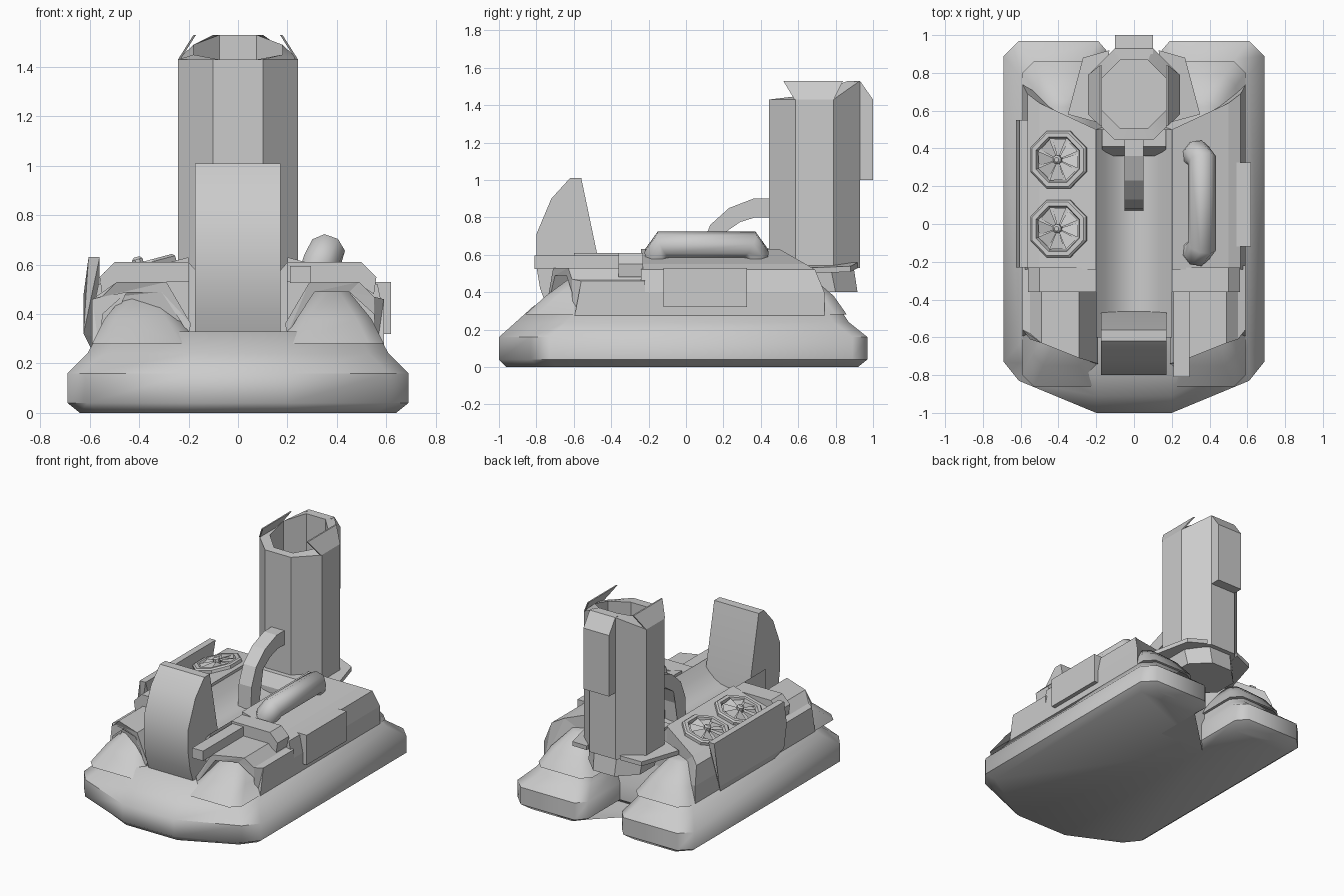
import bpy, bmesh, math
from mathutils import Matrix

if "Cube" in bpy.data.objects:
    bpy.data.objects.remove(bpy.data.objects["Cube"])

grey = bpy.data.materials.new("light_grey")
grey.diffuse_color = (0.6, 0.6, 0.6, 1)
grey.use_nodes = True
grey.node_tree.nodes["Principled BSDF"].inputs["Base Color"].default_value = grey.diffuse_color


def finish(name, bm, smooth=None):
    bmesh.ops.recalc_face_normals(bm, faces=bm.faces)
    me = bpy.data.meshes.new(name)
    bm.to_mesh(me)
    bm.free()
    me.materials.append(grey)
    ob = bpy.data.objects.new(name, me)
    bpy.context.collection.objects.link(ob)
    if smooth:
        bpy.ops.object.select_all(action='DESELECT')
        ob.select_set(True)
        bpy.context.view_layer.objects.active = ob
        bpy.ops.object.shade_smooth_by_angle(angle=math.radians(smooth))
    return ob


def loft(name, rings, smooth=None, caps=True):
    """Skin matching closed rings of points."""
    bm = bmesh.new()
    rows = [[bm.verts.new(p) for p in r] for r in rings]
    n = len(rows[0])
    for a, b in zip(rows, rows[1:]):
        for i in range(n):
            j = (i + 1) % n
            bm.faces.new((a[i], a[j], b[j], b[i]))
    if caps:
        for r in (rows[0], rows[-1]):
            f = bm.faces.new(r)
            bmesh.ops.triangulate(bm, faces=[f])
    return finish(name, bm, smooth)


def prism_x(name, prof, x0, x1, smooth=None):
    """Side profile (y, z) extruded across x."""
    return loft(name, [[(x, y, z) for y, z in prof] for x in (x0, x1)], smooth)


def run_y(name, prof, ya, yb, side=1, smooth=None):
    """Cross-section (x, z) run along y; ya and yb may vary per point."""
    def ys(v):
        return v if isinstance(v, list) else [v] * len(prof)
    return loft(name, [[(side * x, y, z) for (x, z), y in zip(prof, ys(v))]
                       for v in (ya, yb)], smooth)


def box(name, x0, x1, y0, y1, z0, z1):
    return prism_x(name, [(y0, z0), (y1, z0), (y1, z1), (y0, z1)], x0, x1)


# Air cushion hull with a notch at the back
def hull_ring(z, xs, yf, yr, xi, yn):
    half = [(0.2, yf), (xs - 0.08, yf + 0.17), (xs, yf + 0.27), (xs, yr - 0.08),
            (xs - 0.08, yr), (xi + 0.06, yr), (xi, yr - 0.07), (xi, yn)]
    return [(x, y, z) for x, y in half] + [(-x, y, z) for x, y in reversed(half)]


loft("cushion_hull", [
    hull_ring(0.0, 0.64, -0.96, 0.92, 0.18, 0.50),
    hull_ring(0.04, 0.69, -1.00, 0.97, 0.13, 0.55),
    hull_ring(0.16, 0.69, -1.00, 0.97, 0.13, 0.55),
    hull_ring(0.24, 0.61, -0.91, 0.87, 0.18, 0.52),
    hull_ring(0.33, 0.56, -0.81, 0.81, 0.20, 0.50)], 50)


# Side humps, inner walls and decks
def hump_ring(s, z, x0, x1, y0, y1, c):
    pts = [(x0 + c, y0), (x1 - c, y0), (x1, y0 + c), (x1, y1 - c),
           (x1 - c, y1), (x0 + c, y1), (x0, y1 - c), (x0, y0 + c)]
    return [(s * x, y, z) for x, y in pts]


fairing = [(0.19, 0.36), (0.29, 0.53), (0.49, 0.53), (0.55, 0.47), (0.59, 0.46),
           (0.59, 0.25), (0.56, 0.25), (0.55, 0.40), (0.45, 0.49), (0.31, 0.49), (0.2, 0.32)]
fairing_front = [-0.74, -0.71, -0.63, -0.61, -0.56, -0.60, -0.60, -0.61, -0.64, -0.70, -0.74]
strap = [(0.19, 0.57), (0.2, 0.61), (0.5, 0.61), (0.56, 0.55), (0.55, 0.48), (0.48, 0.53), (0.2, 0.53)]
for s, side in ((1, "right"), (-1, "left")):
    loft(side + "_hump", [hump_ring(s, 0.28, 0.17, 0.59, -0.86, 0.86, 0.06),
                          hump_ring(s, 0.38, 0.23, 0.54, -0.75, 0.79, 0.06),
                          hump_ring(s, 0.49, 0.31, 0.45, -0.60, 0.66, 0.04)], 50)
    run_y(side + "_deck", [(0.2, 0.3), (0.2, 0.63), (0.5, 0.55), (0.565, 0.52), (0.59, 0.40), (0.59, 0.25)],
          -0.24, [0.5, 0.5, 0.64, 0.69, 0.74, 0.74], s)
    run_y(side + "_front_fairing", fairing, fairing_front, -0.22, s)
    run_y(side + "_deck_strap", strap, -0.36, -0.23, s)
    # Thin rear fin beside the tower
    fin = [(0.2, 0.54), (0.35, 0.58), (0.27, 0.88), (0.13, 0.92)]
    loft(side + "_rear_fin", [[(s * x, y, z - 0.15 * (x - 0.13) + 0.02) for x, y in fin]
                              for z in (0.51, 0.54)])

# Concave channel floor between the decks
arc = [(-0.2 + 0.05 * i, 0.48 + 0.13 * ((i - 4) / 4) ** 2) for i in range(9)]
run_y("channel_floor", [(-0.2, 0.28)] + arc + [(0.2, 0.28)], -0.6, 0.5, 1, 40)
prism_x("tower_step", [(0.36, 0.45), (0.36, 0.52), (0.41, 0.60), (0.5, 0.60), (0.5, 0.45)], -0.17, 0.17)

# Curved front shield
prism_x("front_shield", [(-0.74, 0.31), (-0.78, 0.42), (-0.80, 0.54), (-0.80, 0.71), (-0.72, 0.90),
                         (-0.62, 1.01), (-0.56, 1.01), (-0.47, 0.58), (-0.45, 0.31)], -0.175, 0.172, 35)

# Fixtures on the right side
box("side_box", 0.5, 0.62, -0.12, 0.325, 0.32, 0.53)
box("front_bar", 0.21, 0.295, -0.81, -0.34, 0.525, 0.595)

cu = bpy.data.curves.new("path", 'CURVE')
cu.dimensions = '3D'
sp = cu.splines.new('POLY')
path = [(0.31, -0.135, 0.53), (0.335, -0.15, 0.61), (0.36, -0.12, 0.655),
        (0.36, 0.34, 0.655), (0.335, 0.37, 0.61), (0.31, 0.355, 0.53)]
sp.points.add(len(path) - 1)
for p, c in zip(sp.points, path):
    p.co = (*c, 1)
cu.bevel_depth = 0.076
cu.bevel_resolution = 2
cu.use_fill_caps = True
tmp = bpy.data.objects.new("pipe_path", cu)
bpy.context.collection.objects.link(tmp)
bpy.context.view_layer.update()
bm = bmesh.new()
bm.from_mesh(tmp.evaluated_get(bpy.context.evaluated_depsgraph_get()).to_mesh())
bpy.data.objects.remove(tmp)
finish("side_pipe", bm, 60)

# Armour wall on the left side
run_y("left_armour", [(0.59, 0.25), (0.625, 0.32), (0.625, 0.48), (0.605, 0.63), (0.56, 0.63), (0.56, 0.3)],
      [-0.12, -0.2, -0.23, -0.23, -0.23, -0.12], [0.46, 0.52, 0.55, 0.55, 0.55, 0.46], -1)


# Tilted octagonal fans on the left deck
def octagon(r, z, cy=0.0):
    k = r / math.cos(math.pi / 8)
    return [(k * math.cos(math.pi / 8 + i * math.pi / 4),
             cy + k * math.sin(math.pi / 8 + i * math.pi / 4), z) for i in range(8)]


for n, cy in enumerate((0.34, -0.025)):
    tilt = Matrix.Translation((-0.395, cy, 0.573)) @ Matrix.Rotation(math.radians(-15), 4, 'Y')
    parts = [loft(f"fan_frame_{n}", [octagon(0.152, -0.04), octagon(0.152, 0.025), octagon(0.142, 0.035),
                                     octagon(0.12, 0.035), octagon(0.112, 0.012)]),
             loft(f"fan_hub_{n}", [octagon(0.022, 0.0), octagon(0.022, 0.05), octagon(0.012, 0.06)])]
    bm = bmesh.new()
    for i in range(8):
        a, b = i * math.pi / 4 + 0.39, i * math.pi / 4 + 1.08
        pts = [(0.02, a, 0.035), (0.118, a, 0.032), (0.112, b, 0.018), (0.02, b, 0.025)]
        bm.faces.new([bm.verts.new((r * math.cos(t), r * math.sin(t), z)) for r, t, z in pts])
    parts.append(finish(f"fan_blades_{n}", bm))
    for ob in parts:
        ob.data.transform(tilt)

# Octagonal tower with a hollow, uneven top
CY = 0.687
outer = [(x, y, 1.53 if y > CY + 0.2 else 1.43) for x, y, _ in octagon(0.243, 0, CY)]
rim = [(x, y, 1.53 if y > CY + 0.1 else 1.49 if y > CY else 1.45 if y > CY - 0.1 else 1.43)
       for x, y, _ in octagon(0.18, 0, CY)]
loft("tower", [octagon(0.2, 0.40, CY + 0.03), octagon(0.21, 0.53, CY), octagon(0.243, 0.53, CY),
               outer, rim, octagon(0.18, 0.9, CY)], 30)
for s in (1, -1):
    # Flared flap on each side of the tower mouth
    flap = [(0.243, 0.58, 1.43), (0.243, 0.79, 1.43), (0.18, 0.84, 1.53), (0.18, 0.52, 1.53)]
    loft("tower_flap", [[(s * (x - d), y, z) for x, y, z in flap] for d in (0, 0.01)])
prism_x("tower_back_duct", [(0.9, 1.0), (1.0, 1.0), (1.0, 1.43), (0.93, 1.53), (0.9, 1.53)], -0.1, 0.1)

# Curved strut from the tower to the channel floor
prism_x("tower_strut", [(0.46, 0.90), (0.36, 0.90), (0.23, 0.85), (0.13, 0.76), (0.08, 0.64), (0.07, 0.46),
                        (0.16, 0.46), (0.17, 0.62), (0.21, 0.72), (0.29, 0.775), (0.37, 0.80), (0.46, 0.80)],
        -0.05, 0.05)
